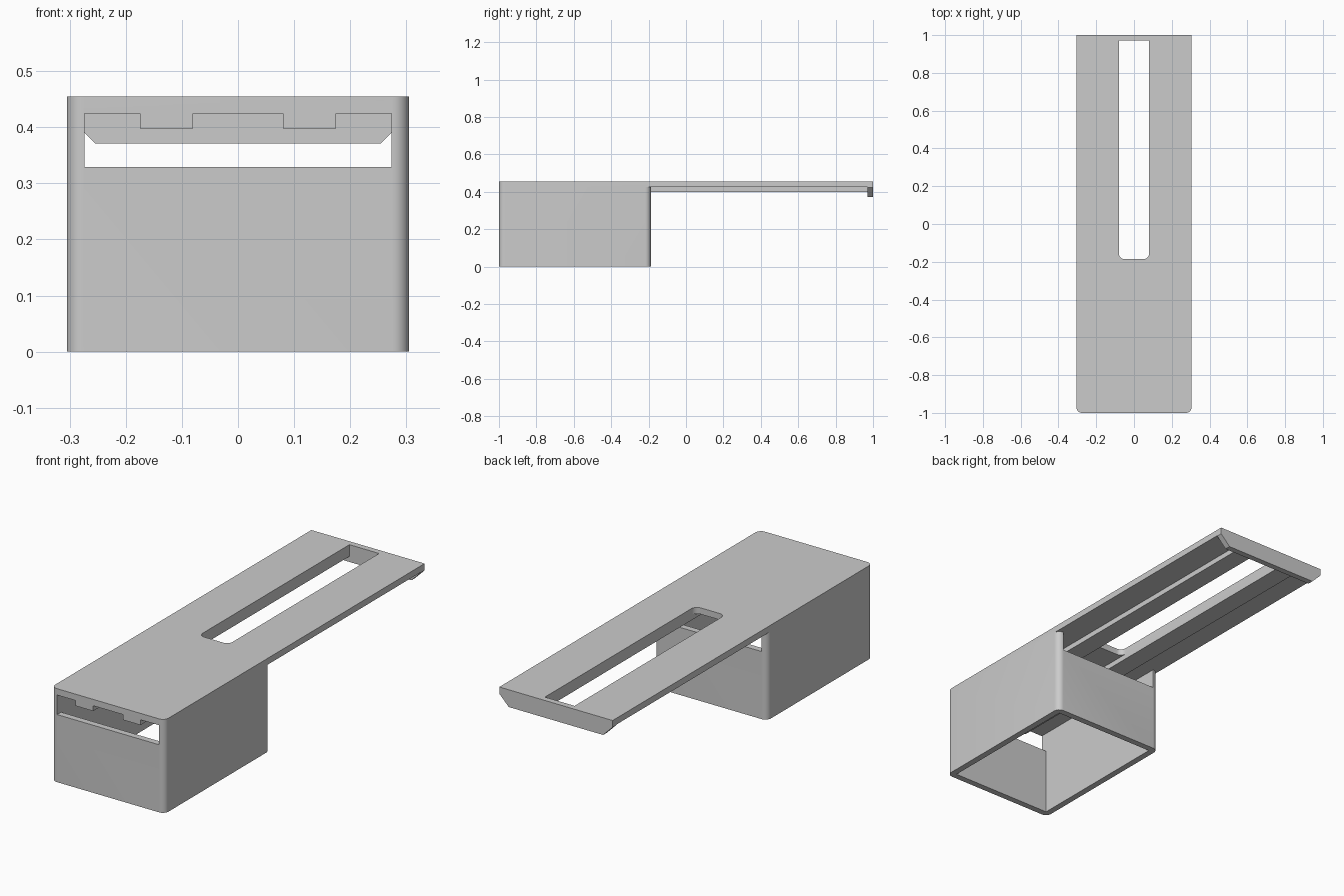
import bpy
import bmesh
from math import cos, sin, pi
from mathutils import Vector

if "Cube" in bpy.data.objects:
    bpy.data.objects.remove(bpy.data.objects["Cube"], do_unlink=True)

# Main dimensions
HALF_W, HEIGHT, WALL, RADIUS = 0.305, 0.455, 0.031, 0.03
FRONT, BOX_BACK, END = -1.0, -0.188, 1.0
PLATE_Z = HEIGHT - WALL          # underside of the top plate
LIP_Y = END - 0.029              # inner face of the end lip
OPENING_Z = 0.329                # lower edge of the wall openings
SLOT_W, RAIL_W, RAIL_Z = 0.08, 0.175, 0.398

grey = bpy.data.materials.new("plain grey")
grey.use_nodes = True
grey.diffuse_color = (0.6, 0.6, 0.6, 1)
grey.node_tree.nodes["Principled BSDF"].inputs["Base Color"].default_value = (0.6, 0.6, 0.6, 1)


def outline(x0, x1, y0, y1, front_r=0.0, back_r=0.0, steps=8):
    """Rectangle in plan, with optional rounding of the front and back corners."""
    corners = [(x0, y0, 1, 1, front_r, pi), (x1, y0, -1, 1, front_r, 1.5 * pi),
               (x1, y1, -1, -1, back_r, 0), (x0, y1, 1, -1, back_r, 0.5 * pi)]
    points = []
    for x, y, sx, sy, r, start in corners:
        if r == 0:
            points.append((x, y))
            continue
        for i in range(steps + 1):
            a = start + 0.5 * pi * i / steps
            points.append((x + sx * r + r * cos(a), y + sy * r + r * sin(a)))
    return points


def prism(name, points, low, high, along_y=False):
    """Extrude a plan outline along z, or a front profile along y."""
    bm = bmesh.new()
    place = (lambda u, v: (u, low, v)) if along_y else (lambda u, v: (u, v, low))
    face = bm.faces.new([bm.verts.new(place(u, v)) for u, v in points])
    moved = bmesh.ops.extrude_face_region(bm, geom=[face])["geom"]
    offset = Vector((0, high - low, 0) if along_y else (0, 0, high - low))
    bmesh.ops.translate(bm, vec=offset, verts=[g for g in moved if isinstance(g, bmesh.types.BMVert)])
    bmesh.ops.recalc_face_normals(bm, faces=bm.faces)
    mesh = bpy.data.meshes.new(name)
    bm.to_mesh(mesh)
    bm.free()
    mesh.materials.append(grey)
    obj = bpy.data.objects.new(name, mesh)
    bpy.context.collection.objects.link(obj)
    return obj


def combine(body, part, operation):
    """Join or cut a part, then discard it."""
    mod = body.modifiers.new(operation, "BOOLEAN")
    mod.object, mod.operation, mod.solver = part, operation, "EXACT"
    bpy.context.view_layer.objects.active = body
    bpy.ops.object.modifier_apply(modifier=mod.name)
    bpy.data.objects.remove(part, do_unlink=True)


# Box with rounded upright corners, open below
body = prism("box_with_long_top",
             outline(-HALF_W, HALF_W, FRONT, BOX_BACK, RADIUS, RADIUS), 0, PLATE_Z + 0.01)
inner = HALF_W - WALL
combine(body, prism("box_hollow", outline(-inner, inner, FRONT + WALL, BOX_BACK - WALL),
                    -0.1, HEIGHT + 0.1), "DIFFERENCE")

# Wide openings through the front and back walls
combine(body, prism("wall_openings", outline(-inner, inner, FRONT - 0.1, BOX_BACK + 0.1),
                    OPENING_Z, HEIGHT + 0.1), "DIFFERENCE")

# Long top plate, overhanging behind the box
combine(body, prism("top_plate", outline(-HALF_W, HALF_W, FRONT, END, RADIUS),
                    PLATE_Z, HEIGHT), "UNION")

# Two flat rails under the plate
for side in (-1, 1):
    x0, x1 = sorted((side * SLOT_W, side * RAIL_W))
    combine(body, prism("rail", outline(x0, x1, FRONT, LIP_Y + 0.01),
                        RAIL_Z, PLATE_Z + 0.01), "UNION")

# Chamfered lip hanging from the far end
lip_profile = [(-HALF_W, PLATE_Z + 0.01), (-HALF_W, 0.422), (-0.254, 0.371),
               (0.254, 0.371), (HALF_W, 0.422), (HALF_W, PLATE_Z + 0.01)]
combine(body, prism("end_lip", lip_profile, LIP_Y, END, along_y=True), "UNION")

# Long slot through the plate, rounded at its front end
combine(body, prism("slot", outline(-SLOT_W, SLOT_W, BOX_BACK + 0.002, LIP_Y, RADIUS),
                    PLATE_Z - 0.02, HEIGHT + 0.1), "DIFFERENCE")

# Smooth the rounded corners, keep every other edge sharp
bpy.ops.object.select_all(action="DESELECT")
body.select_set(True)
bpy.context.view_layer.objects.active = body
bpy.ops.object.shade_smooth_by_angle(angle=pi / 6)
